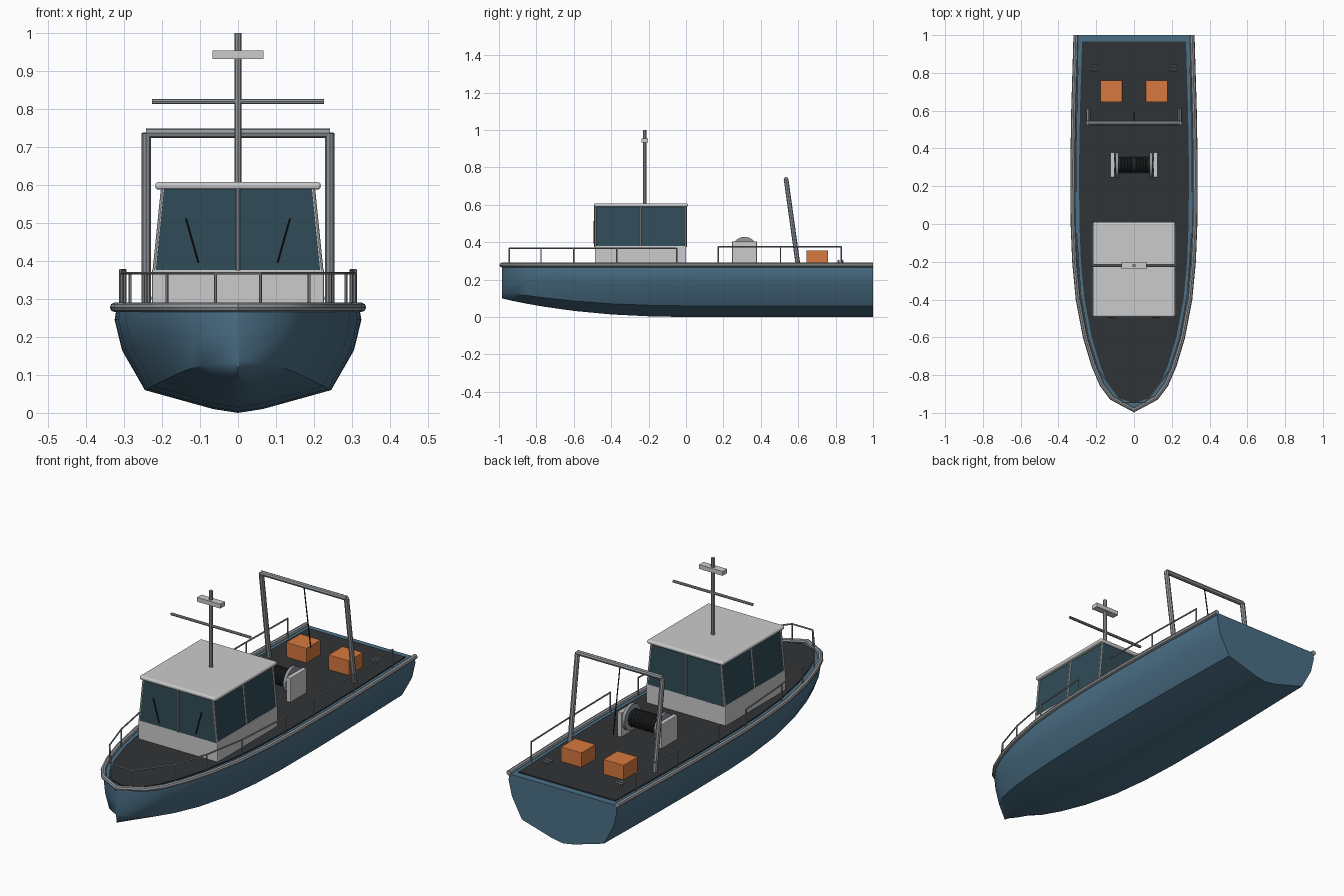
import bpy, bmesh, math
from mathutils import Vector

if "Cube" in bpy.data.objects:
    bpy.data.objects.remove(bpy.data.objects["Cube"])


def material(name, rgb):
    m = bpy.data.materials.new(name)
    m.diffuse_color = (*rgb, 1)
    m.use_nodes = True
    m.node_tree.nodes["Principled BSDF"].inputs["Base Color"].default_value = m.diffuse_color
    return m


BLUE = material("hull_blue", (0.07, 0.16, 0.24))
DARK = material("deck_dark", (0.03, 0.033, 0.037))
BLACK = material("black", (0.012, 0.012, 0.012))
ORANGE = material("orange", (0.68, 0.19, 0.05))
GLASS = material("glass", (0.03, 0.07, 0.095))
PALE = material("pale_grey", (0.62, 0.63, 0.60))
STEEL = material("steel", (0.30, 0.32, 0.34))


def finish(ob, mat, smooth=True):
    ob.data.materials.append(mat)
    if smooth:
        bpy.ops.object.select_all(action='DESELECT')
        ob.select_set(True)
        bpy.context.view_layer.objects.active = ob
        bpy.ops.object.shade_smooth_by_angle(angle=math.radians(35))
    return ob


def from_bmesh(name, bm, mat, smooth=True):
    bmesh.ops.recalc_face_normals(bm, faces=bm.faces)
    me = bpy.data.meshes.new(name)
    bm.to_mesh(me)
    bm.free()
    ob = bpy.data.objects.new(name, me)
    bpy.context.collection.objects.link(ob)
    return finish(ob, mat, smooth)


def loft(name, rings, mat, smooth=True):
    bm = bmesh.new()
    vs = [[bm.verts.new(p) for p in r] for r in rings]
    n = len(rings[0])
    for a, b in zip(vs, vs[1:]):
        for i in range(n):
            j = (i + 1) % n
            bm.faces.new((a[i], a[j], b[j], b[i]))
    bm.faces.new(vs[0])
    bm.faces.new(vs[-1])
    return from_bmesh(name, bm, mat, smooth)


def box(name, lo, hi, mat, bevel=0, segments=2):
    ring = lambda z: [(lo[0], lo[1], z), (hi[0], lo[1], z), (hi[0], hi[1], z), (lo[0], hi[1], z)]
    ob = loft(name, [ring(lo[2]), ring(hi[2])], mat, False)
    if bevel:
        b = ob.modifiers.new("bevel", 'BEVEL')
        b.width, b.segments = bevel, segments
    return ob


def tube(name, pts, r, mat, res=2):
    cu = bpy.data.curves.new(name, 'CURVE')
    cu.dimensions = '3D'
    cu.bevel_depth, cu.bevel_resolution, cu.use_fill_caps = r, res, True
    sp = cu.splines.new('POLY')
    sp.points.add(len(pts) - 1)
    for p, c in zip(sp.points, pts):
        p.co = (*c, 1)
    ob = bpy.data.objects.new(name, cu)
    bpy.context.collection.objects.link(ob)
    bpy.ops.object.select_all(action='DESELECT')
    ob.select_set(True)
    bpy.context.view_layer.objects.active = ob
    bpy.ops.object.convert(target='MESH')
    return finish(bpy.context.object, mat)


def disc(name, x, y, z, r, depth, mat):
    bpy.ops.mesh.primitive_cylinder_add(vertices=32, radius=r, depth=depth, location=(x, y, z),
                                        rotation=(0, math.pi / 2, 0))
    bpy.context.object.name = name
    return finish(bpy.context.object, mat)


# Hull stations: y, half beam, keel height
STATIONS = [(-0.985, 0.004, 0.10), (-0.92, 0.118, 0.085), (-0.85, 0.17, 0.071), (-0.75, 0.213, 0.054),
            (-0.6, 0.258, 0.033), (-0.4, 0.296, 0.014), (-0.2, 0.315, 0.004), (0, 0.323, 0),
            (0.3, 0.325, 0), (0.6, 0.32, 0), (1, 0.308, 0)]
PROFILE = [(0.2, 0.01), (0.755, 0.06), (0.94, 0.165), (1.0, 0.245), (0.985, 0.275)]
TOP = 0.275


def beam(y):
    for (a, wa, _), (b, wb, _) in zip(STATIONS, STATIONS[1:]):
        if a <= y <= b:
            return wa + (wb - wa) * (y - a) / (b - a)


def section(y, w, k):
    half = [(x * w, y, k + z * (TOP - k) / TOP) for x, z in PROFILE]
    return [(0, y, k)] + half + [(-x, q, z) for x, q, z in reversed(half)]


loft("hull", [section(*s) for s in STATIONS], BLUE)

# Deck slab, inset from the hull edge
side = [(w - 0.034, y) for y, w, k in STATIONS[1:-1]] + [(0.275, 0.965)]
outline = [(0, -0.95)] + side + [(-x, y) for x, y in reversed(side)]
loft("deck", [[(x, y, z) for x, y in outline] for z in (0.262, 0.281)], DARK, False)

# Gunwale running round the bow
edge = [(w, y, 0.278) for y, w, k in STATIONS[1:]]
tube("gunwale", [(-x, y, z) for x, y, z in reversed(edge)] + [(0, -0.985, 0.278)] + edge, 0.0125, STEEL)

# Guard rails and posts
def rail_point(s, y, z):
    return (s * (beam(y) - 0.015), y, z)


bow_ys = [-0.945, -0.775, -0.6, -0.37, -0.05]
aft_ys = [0.172, 0.505, 0.83]
right = [rail_point(1, y, 0.368) for y in bow_ys]
tube("bow_rail", [(-x, y, z) for x, y, z in reversed(right)] + right, 0.004, STEEL, 1)
for s in (-1, 1):
    tube("aft_rail", [rail_point(s, y, 0.376) for y in aft_ys], 0.004, STEEL, 1)
    for ys, top in ((bow_ys, 0.37), (aft_ys, 0.378)):
        for y in ys:
            tube("rail_post", [rail_point(s, y, 0.27), rail_point(s, y, top)], 0.004, STEEL, 1)

# Wheelhouse: base, tapered glazing, roof
Y0, Y1, ZB, ZT, XB, XT = -0.487, 0.0, 0.375, 0.592, 0.22, 0.198
box("wheelhouse_base", (-0.226, Y0, 0.27), (0.226, Y1, 0.38), PALE, 0.004)
quad = lambda x, z: [(-x, Y0, z), (x, Y0, z), (x, Y1, z), (-x, Y1, z)]
loft("wheelhouse_windows", [quad(XB, ZB), quad(XT, ZT)], GLASS, False)
box("wheelhouse_roof", (-0.218, -0.492, 0.588), (0.218, 0.01, 0.608), PALE, 0.009, 3)
ym = (Y0 + Y1) / 2
for s in (-1, 1):
    for y in (Y0 + 0.003, ym, Y1 - 0.003):
        tube("window_post", [(s * XB, y, ZB), (s * XT, y, ZT)], 0.005, PALE)
    # Wipers
    tube("wiper", [(s * 0.104, Y0 - 0.005, 0.395), (s * 0.137, Y0 - 0.005, 0.512)], 0.003, BLACK, 1)
for y in (Y0, Y1):
    tube("centre_post", [(0, y, ZB), (0, y, ZT)], 0.005, STEEL)

# Mast, aerial bar and radar
MY = -0.22
tube("mast", [(0, MY, 0.6), (0, MY, 1.0)], 0.0095, STEEL)
tube("aerial_bar", [(-0.226, MY, 0.82), (0.226, MY, 0.82)], 0.007, STEEL)
box("radar", (-0.067, MY - 0.018, 0.932), (0.067, MY + 0.018, 0.954), PALE)

# Stern gantry with hanging cable
for s in (-1, 1):
    tube("gantry_leg", [(s * 0.242, 0.6, 0.27), (s * 0.242, 0.535, 0.737)], 0.0125, STEEL)
tube("gantry_beam", [(-0.242, 0.535, 0.737), (0.242, 0.535, 0.737)], 0.0125, STEEL)
tube("gantry_cable", [(0, 0.535, 0.735), (0, 0.59, 0.40)], 0.003, BLACK, 1)

# Winch: side plates, flanges, drum and rope coils
WY, WZ = 0.313, 0.363
for s in (-1, 1):
    a, b = sorted((s * 0.102, s * 0.125))
    box("winch_plate", (a, WY - 0.066, 0.27), (b, WY + 0.066, 0.405), PALE, 0.003)
    disc("winch_flange", s * 0.091, WY, WZ, 0.066, 0.016, STEEL)
disc("winch_drum", 0, WY, WZ, 0.038, 0.22, BLACK)
for i in range(10):
    bpy.ops.mesh.primitive_torus_add(major_segments=32, minor_segments=8, major_radius=0.039,
                                     minor_radius=0.0065, location=(-0.0738 + i * 0.0164, WY, WZ),
                                     rotation=(0, math.pi / 2, 0))
    bpy.context.object.name = "rope_coil"
    finish(bpy.context.object, DARK)

# Crates and mooring cleats
for s in (-1, 1):
    box("crate", (s * 0.12 - 0.058, 0.645, 0.275), (s * 0.12 + 0.058, 0.76, 0.356), ORANGE, 0.002)
    cx = s * 0.208
    for y in (0.816, 0.836):
        tube("cleat_bar", [(cx - 0.02, y, 0.302), (cx + 0.02, y, 0.302)], 0.005, STEEL)
        tube("cleat_post", [(cx, y, 0.278), (cx, y, 0.302)], 0.005, STEEL)
